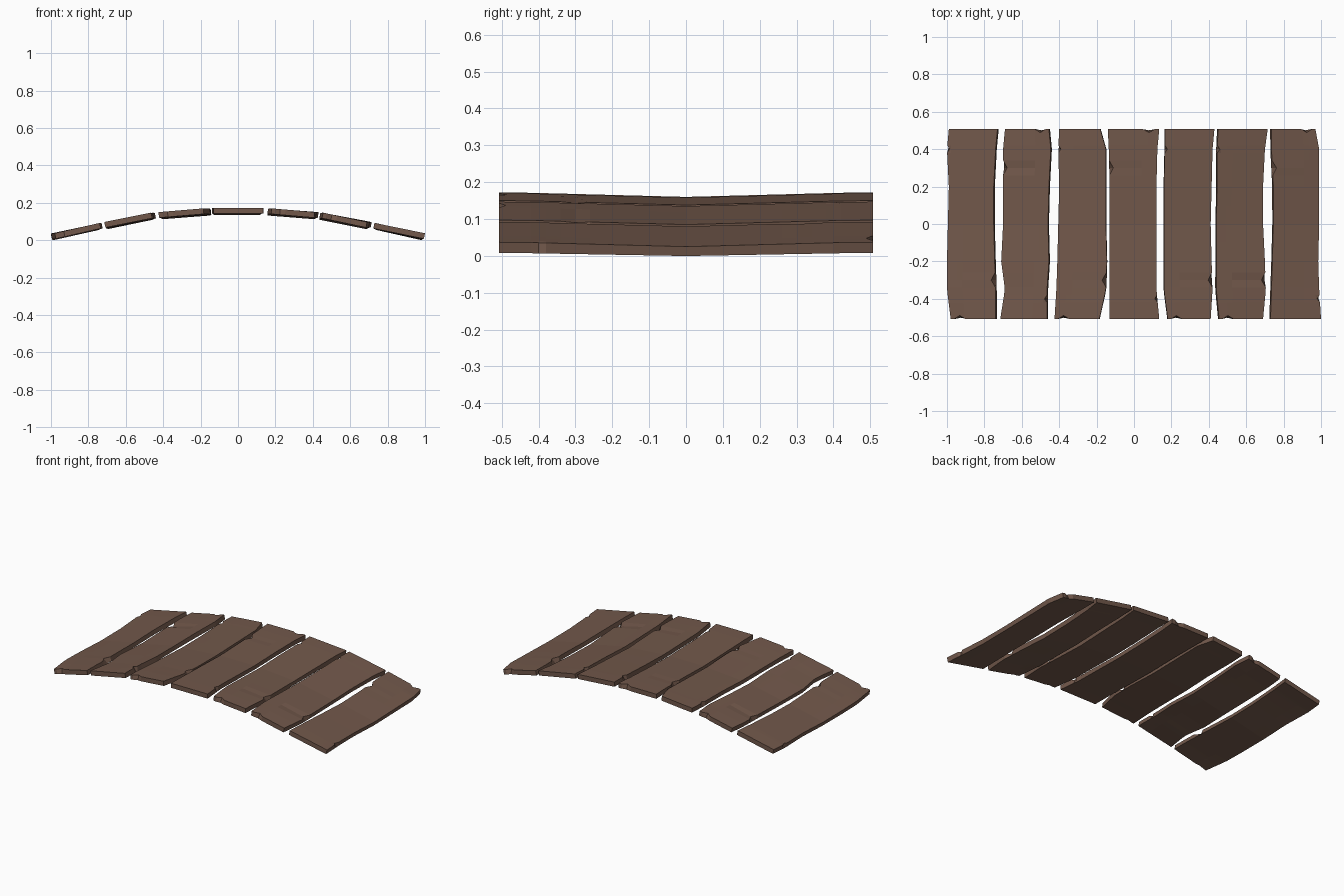
import bpy, bmesh, math
from mathutils import Vector

if "Cube" in bpy.data.objects:
    bpy.data.objects.remove(bpy.data.objects["Cube"])

wood = bpy.data.materials.new("weathered brown wood")
wood.diffuse_color = (0.168, 0.098, 0.070, 1)
wood.use_nodes = True
wood.node_tree.nodes["Principled BSDF"].inputs["Base Color"].default_value = wood.diffuse_color

# y positions where the wavy plank edges are given
YS = [0.507, 0.4, 0.2, 0.0, -0.2, -0.35, -0.507]
# per plank: left edge x, right edge x, top z at left, top z at right, chip direction
PLANKS = [
    ([-.99, -1, -.99, -.995, -1, -1, -.98], [-.73, -.74, -.75, -.75, -.745, -.74, -.74], .037, .092, 1),
    ([-.69, -.70, -.70, -.70, -.71, -.69, -.715], [-.455, -.445, -.455, -.46, -.455, -.465, -.465], .097, .147, -1),
    ([-.40, -.405, -.40, -.405, -.41, -.415, -.425], [-.18, -.15, -.15, -.15, -.145, -.15, -.185], .150, .170, 1),
    ([-.14, -.135, -.13, -.13, -.13, -.13, -.13], [.135, .125, .12, .12, .12, .12, .135], .172, .172, -1),
    ([.165, .165, .16, .16, .16, .16, .18], [.43, .42, .415, .41, .415, .42, .41], .170, .150, 1),
    ([.45, .445, .445, .44, .44, .44, .455], [.715, .70, .69, .69, .70, .705, .69], .147, .097, 1),
    ([.735, .735, .745, .745, .74, .735, .73], [.97, .99, .99, .99, .985, .99, 1.0], .092, .037, -1),
]
HALF = [0, .1, .2, .26, .3, .34, .38, .4, .42, .507]
STATIONS = [-y for y in reversed(HALF[1:])] + HALF
THICK = 0.03


def edge_x(xs, y):
    for i in range(len(YS) - 1):
        if y >= YS[i + 1] - 1e-6:
            t = (YS[i] - y) / (YS[i] - YS[i + 1])
            return xs[i] + (xs[i + 1] - xs[i]) * t
    return xs[-1]


def plank(name, left, right, zl, zr, s):
    bm = bmesh.new()
    cols = [0, .08, .2, .32, 1] if s > 0 else [0, .68, .8, .92, 1]
    slope = (zr - zl) / (right[3] - left[3])
    n = Vector((-slope, 0, 1)).normalized()
    tops, bots = [], []
    for y in STATIONS:
        xl, xr = edge_x(left, y), edge_x(right, y)
        sag = max(0, 1 - abs(y) / 0.45)
        top_row, bot_row = [], []
        for k, u in enumerate(cols):
            p = Vector((xl + (xr - xl) * u, y, zl + (zr - zl) * u - 0.012 * sag))
            b = p - n * (THICK - 0.004 * sag)
            # chips along the long edges, then the chip in one end
            far, near = (4, 0) if s > 0 else (0, 4)
            if k == far and abs(y + 0.3 * s) < 1e-3:
                p.x -= 0.022 * s
                p.z -= 0.003
            if k == near and abs(y - 0.4 * s) < 1e-3:
                p.x += 0.014 * s
            if k == 2 and abs(y + 0.507 * s) < 1e-3:
                p.y += 0.018 * s
                b.y += 0.006 * s
            top_row.append(bm.verts.new(p))
            bot_row.append(bm.verts.new(b))
        tops.append(top_row)
        bots.append(bot_row)
    m, c = len(STATIONS) - 1, len(cols) - 1
    for i in range(m):
        for k in range(c):
            for g in (tops, bots):
                bm.faces.new((g[i][k], g[i][k + 1], g[i + 1][k + 1], g[i + 1][k]))
        for k in (0, c):
            bm.faces.new((tops[i][k], tops[i + 1][k], bots[i + 1][k], bots[i][k]))
    for i in (0, m):
        for k in range(c):
            bm.faces.new((tops[i][k], tops[i][k + 1], bots[i][k + 1], bots[i][k]))
    bmesh.ops.recalc_face_normals(bm, faces=bm.faces)
    me = bpy.data.meshes.new(name)
    bm.to_mesh(me)
    bm.free()
    me.materials.append(wood)
    bpy.context.collection.objects.link(bpy.data.objects.new(name, me))


# seven bridge planks in an arch
for i, args in enumerate(PLANKS):
    plank(f"bridge_plank_{i + 1}", *args)
